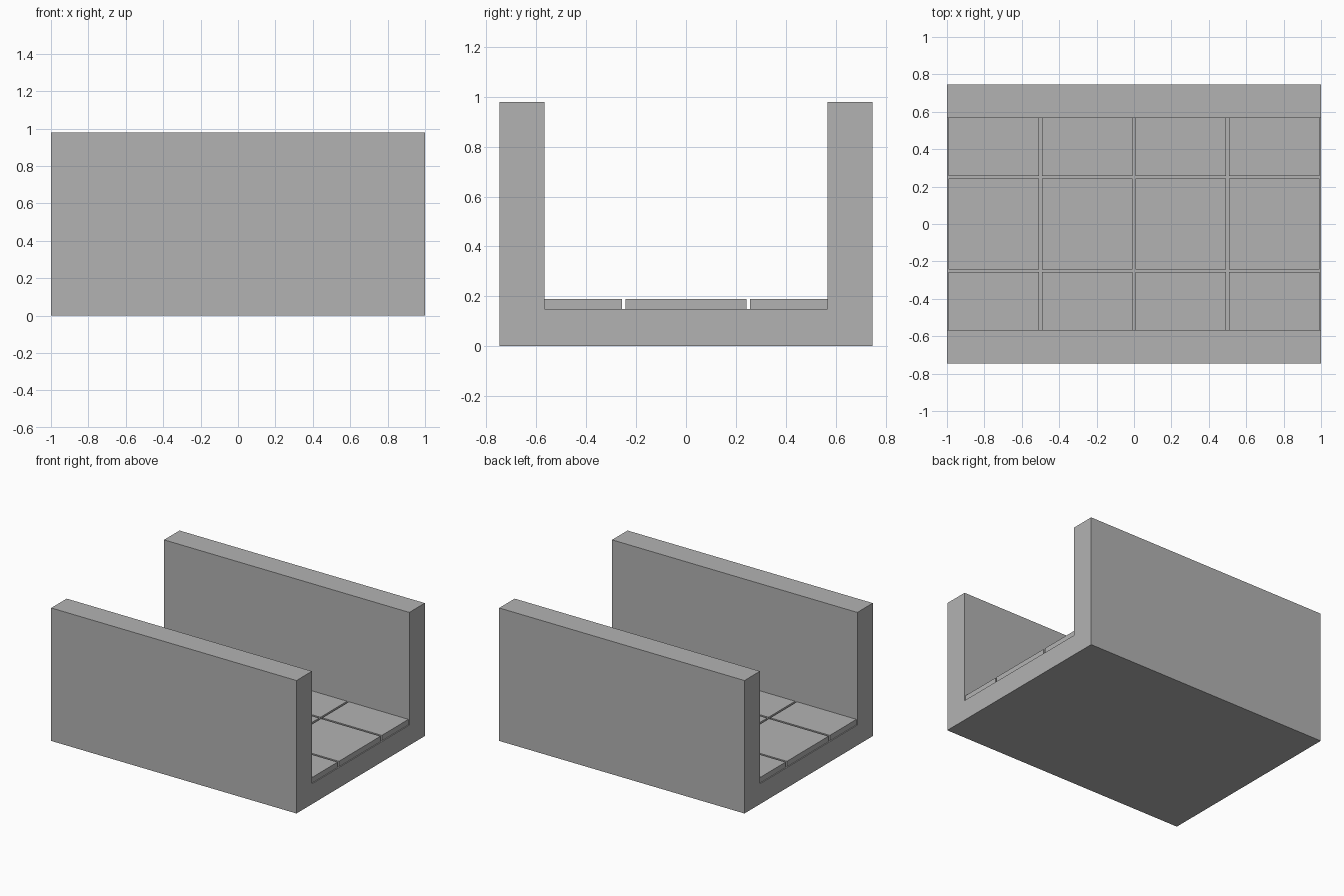
import bpy
import bmesh

cube = bpy.data.objects.get("Cube")
if cube:
    bpy.data.objects.remove(cube, do_unlink=True)

grey = bpy.data.materials.new("stone grey")
grey.use_nodes = True
colour = (0.45, 0.45, 0.45, 1)
grey.diffuse_color = colour
grey.node_tree.nodes["Principled BSDF"].inputs["Base Color"].default_value = colour


def extrude_profile(name, profile, x0, x1):
    """Sweep a closed (y, z) outline along x."""
    bm = bmesh.new()
    face = bm.faces.new([bm.verts.new((x0, y, z)) for y, z in profile])
    result = bmesh.ops.extrude_face_region(bm, geom=[face])
    verts = [v for v in result["geom"] if isinstance(v, bmesh.types.BMVert)]
    bmesh.ops.translate(bm, verts=verts, vec=(x1 - x0, 0, 0))
    bmesh.ops.recalc_face_normals(bm, faces=bm.faces)
    mesh = bpy.data.meshes.new(name)
    bm.to_mesh(mesh)
    bm.free()
    mesh.materials.append(grey)
    obj = bpy.data.objects.new(name, mesh)
    bpy.context.collection.objects.link(obj)
    return obj


OUTER, INNER, HEIGHT = 0.747, 0.567, 0.98
FLOOR, TILE_TOP = 0.15, 0.19
GAP = 0.015

# U-shaped channel: floor and two side walls
half = [(OUTER, 0), (OUTER, HEIGHT), (INNER, HEIGHT), (INNER, FLOOR)]
extrude_profile("channel", half + [(-y, z) for y, z in reversed(half)], -1, 1)

# Floor tiles: four columns, three rows, the outer rows cut by the walls
rows = [(-INNER, -0.25 - GAP / 2), (-0.25 + GAP / 2, 0.25 - GAP / 2),
        (0.25 + GAP / 2, INNER)]
for col in range(4):
    x0 = -1 + col * 0.5 + GAP / 2
    for row, (y0, y1) in enumerate(rows):
        outline = [(y0, FLOOR), (y1, FLOOR), (y1, TILE_TOP), (y0, TILE_TOP)]
        extrude_profile(f"floor_tile_{row + 1}_{col + 1}", outline, x0, x0 + 0.5 - GAP)
